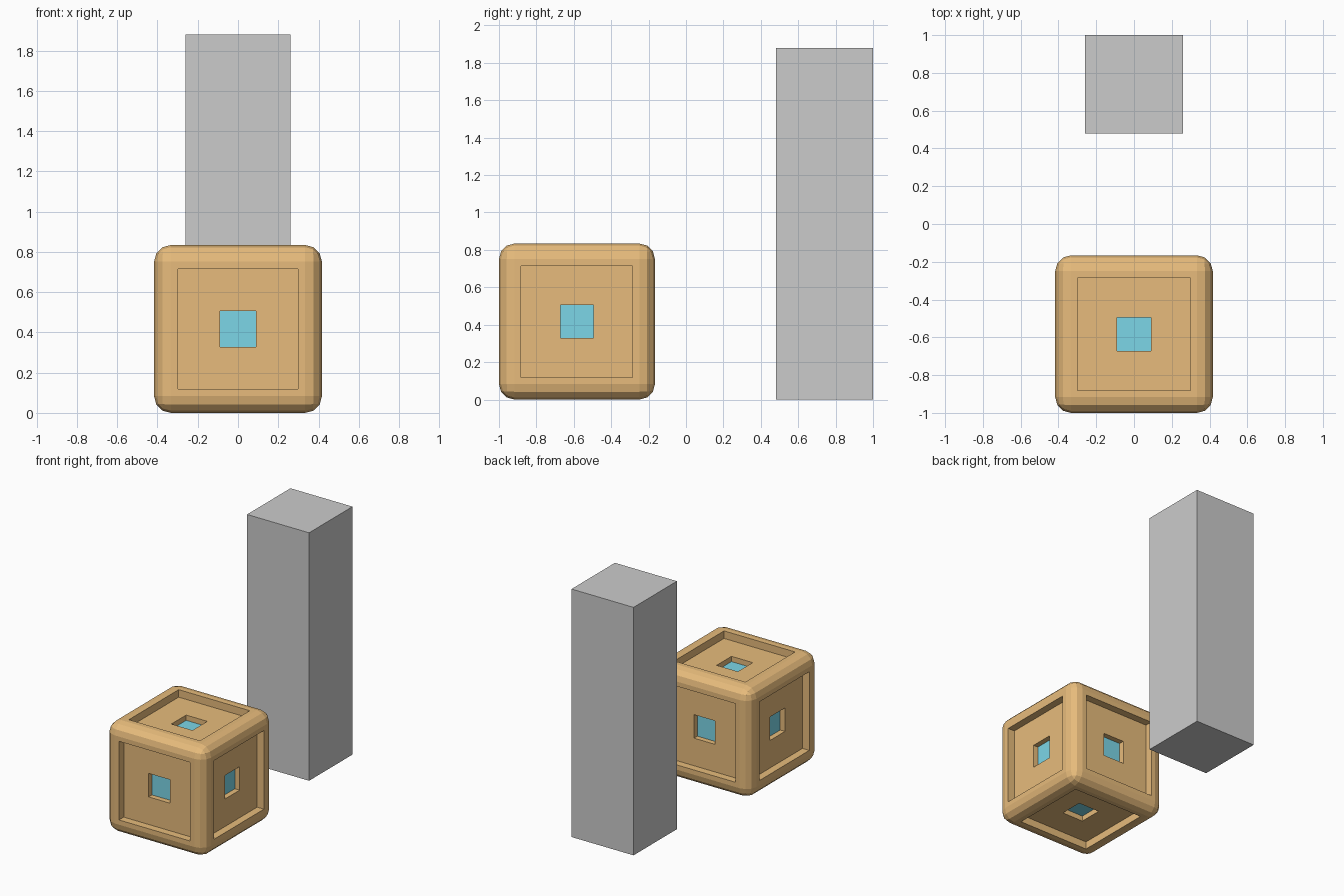
import bpy, bmesh
from mathutils import Vector, Matrix

if "Cube" in bpy.data.objects:
    bpy.data.objects.remove(bpy.data.objects["Cube"])

HALF = 0.417


def material(name, color):
    m = bpy.data.materials.new(name)
    m.diffuse_color = color
    m.use_nodes = True
    m.node_tree.nodes["Principled BSDF"].inputs["Base Color"].default_value = m.diffuse_color
    return m


def finish(bm, name, mats=()):
    me = bpy.data.meshes.new(name)
    bm.to_mesh(me)
    bm.free()
    for m in mats:
        me.materials.append(m)
    ob = bpy.data.objects.new(name, me)
    bpy.context.collection.objects.link(ob)
    return ob


def recess(bm, faces, margin, depth):
    """Inset every face by margin, then push it straight in by depth."""
    bmesh.ops.inset_individual(bm, faces=faces, thickness=margin, use_even_offset=True)
    normals = [f.normal.copy() for f in faces]
    bmesh.ops.inset_individual(bm, faces=faces, thickness=0.0, use_even_offset=True)
    for f, n in zip(faces, normals):
        bmesh.ops.translate(bm, verts=f.verts[:], vec=-n * depth)


# Crate: rounded cube with a stepped recess and a blue window on all six sides
bm = bmesh.new()
bmesh.ops.create_cube(bm, size=2 * HALF)
bmesh.ops.bevel(bm, geom=bm.edges[:], offset=0.083, offset_type='OFFSET',
                segments=3, profile=0.5, affect='EDGES')
bm.normal_update()
sides = [f for f in bm.faces if f.calc_area() > 0.3]
recess(bm, sides, HALF - 0.083 - 0.298, 0.057)
recess(bm, sides, 0.298 - 0.089, 0.04)
for f in sides:
    f.material_index = 1
bmesh.ops.translate(bm, verts=bm.verts[:], vec=Vector((0, -1 + HALF, HALF)))
bm.normal_update()
finish(bm, "crate", [material("orange", (0.8, 0.5, 0.2, 1)),
                     material("blue", (0.2, 0.67, 0.8, 1))])

# Plain grey column behind the crate
bm = bmesh.new()
bmesh.ops.create_cube(bm, size=1, matrix=Matrix.Translation((0, 0.74, 0.94))
                      @ Matrix.Diagonal((0.52, 0.52, 1.88, 1)))
finish(bm, "column")
